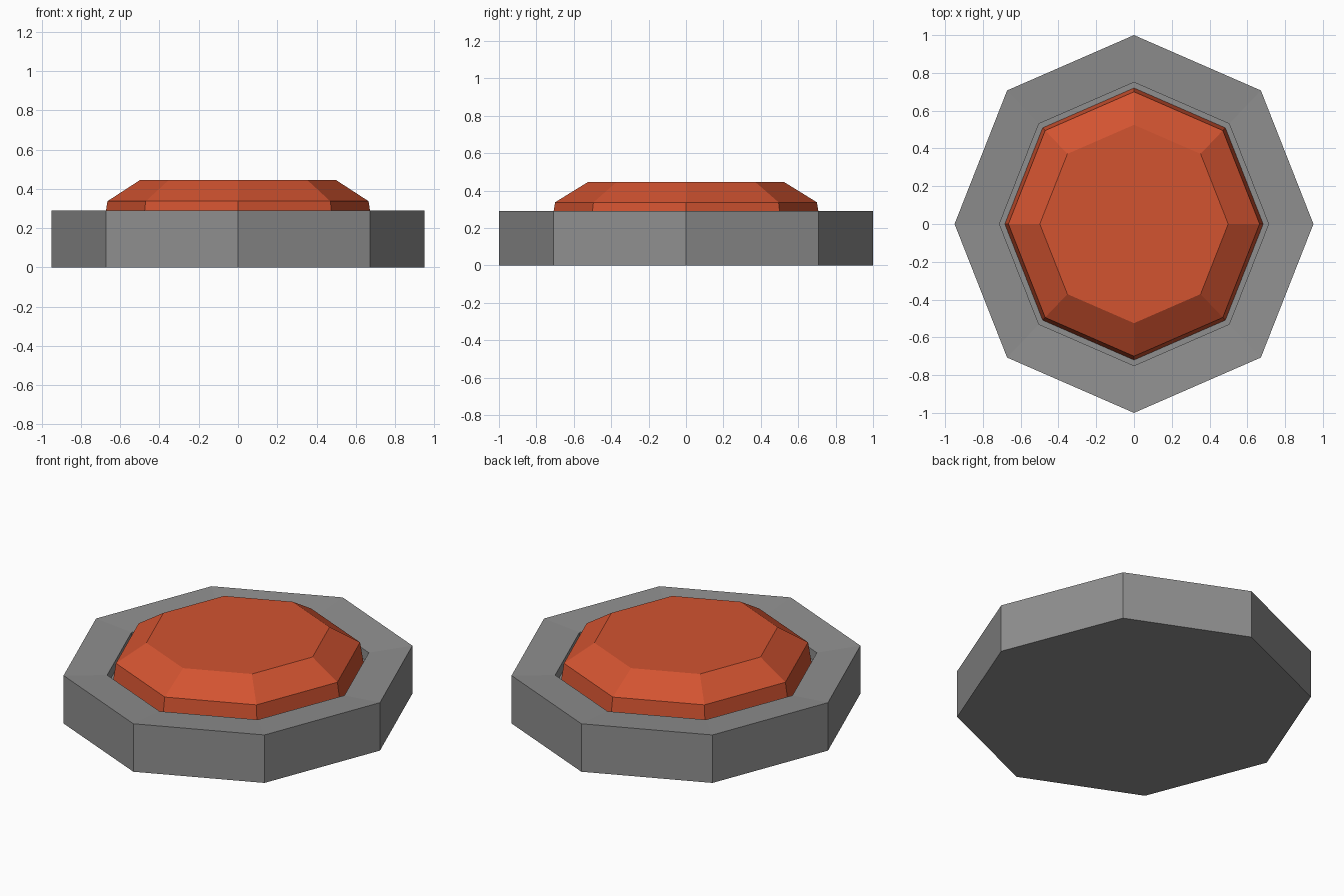
import bpy, bmesh
from math import cos, sin, pi

if "Cube" in bpy.data.objects:
    bpy.data.objects.remove(bpy.data.objects["Cube"])

SIDES = 8
SQUASH = 0.95  # width along x relative to y


def stacked_rings(name, profile, color):
    """Closed faceted solid through octagonal rings given as (radius, z)."""
    bm = bmesh.new()
    rings = [[bm.verts.new((r * SQUASH * cos(2 * pi * i / SIDES),
                            r * sin(2 * pi * i / SIDES), z))
              for i in range(SIDES)] for r, z in profile]
    for low, high in zip(rings, rings[1:]):
        for i in range(SIDES):
            j = (i + 1) % SIDES
            bm.faces.new((low[i], low[j], high[j], high[i]))
    bm.faces.new(rings[0][::-1])
    bm.faces.new(rings[-1])
    bmesh.ops.recalc_face_normals(bm, faces=bm.faces)
    mesh = bpy.data.meshes.new(name)
    bm.to_mesh(mesh)
    bm.free()
    mat = bpy.data.materials.new(name + "_color")
    mat.diffuse_color = color
    mat.use_nodes = True
    mat.node_tree.nodes["Principled BSDF"].inputs["Base Color"].default_value = mat.diffuse_color
    mesh.materials.append(mat)
    obj = bpy.data.objects.new(name, mesh)
    bpy.context.collection.objects.link(obj)
    return obj


# Base with a rim dipping slightly toward a recess in its top
stacked_rings("base", [(1.0, 0), (1.0, 0.29), (0.75, 0.27), (0.75, 0.21)],
              (0.275, 0.275, 0.275, 1))

# Push button with tapered sides and a bevelled cap
stacked_rings("button", [(0.72, 0.21), (0.70, 0.337), (0.525, 0.445)],
              (0.645, 0.087, 0.03, 1))
